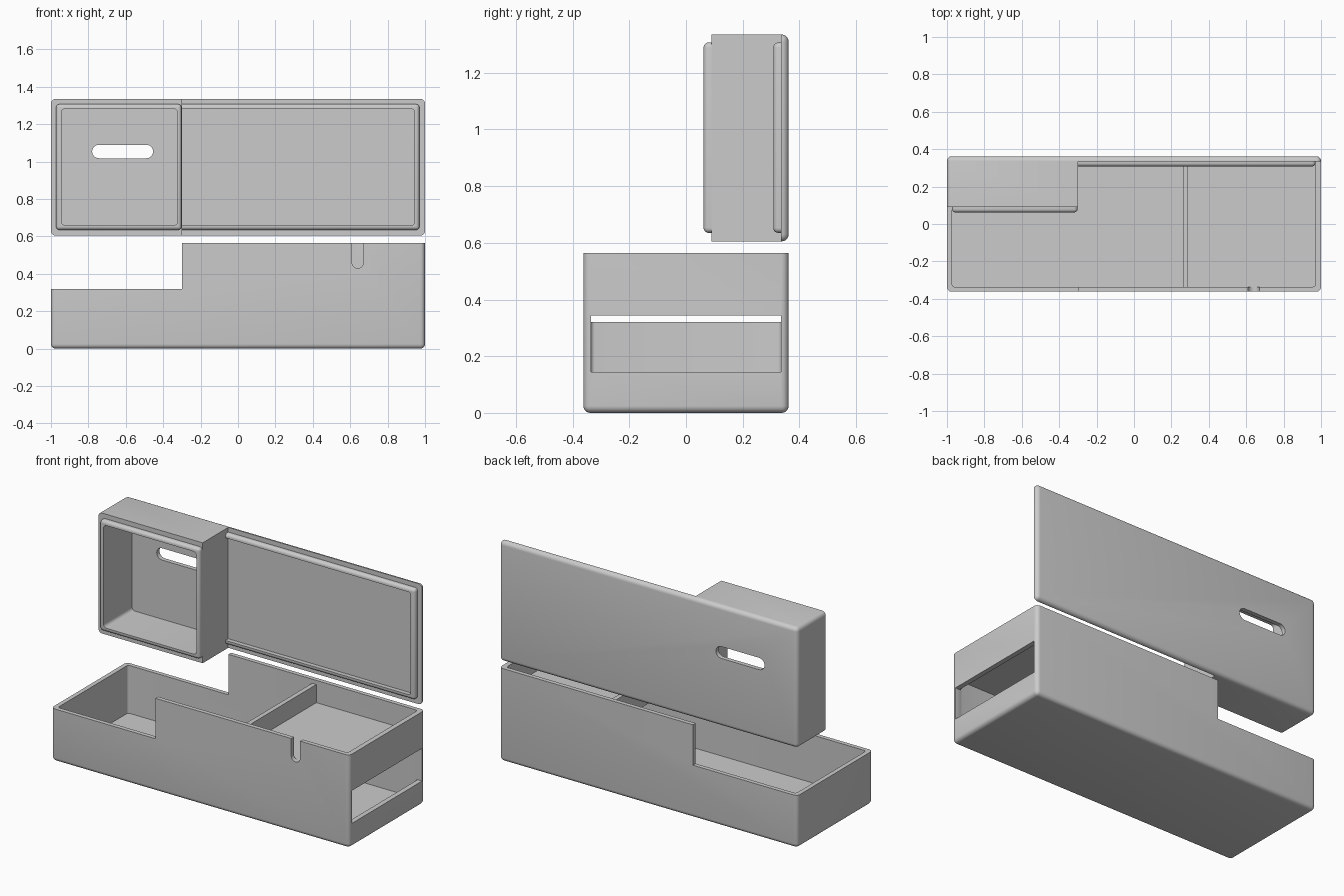
import bpy, bmesh, math

if "Cube" in bpy.data.objects:
    bpy.data.objects.remove(bpy.data.objects["Cube"])


def prism(name, pts, axis, lo, hi, pick=None, r=0.025):
    """Extrude a profile along y or z and round the edges chosen by pick(a, b)."""
    bm = bmesh.new()
    place = (lambda p, d: (p[0], d, p[1])) if axis == 'y' else (lambda p, d: (p[0], p[1], d))
    face = bm.faces.new([bm.verts.new(place(p, lo)) for p in pts])
    ext = bmesh.ops.extrude_face_region(bm, geom=[face])
    moved = [v for v in ext['geom'] if isinstance(v, bmesh.types.BMVert)]
    step = (0, hi - lo, 0) if axis == 'y' else (0, 0, hi - lo)
    bmesh.ops.translate(bm, verts=moved, vec=step)
    bmesh.ops.recalc_face_normals(bm, faces=bm.faces)
    if pick:
        edges = [e for e in bm.edges if pick(e.verts[0].co, e.verts[1].co)]
        bmesh.ops.bevel(bm, geom=edges, offset=r, segments=5, profile=0.5,
                        affect='EDGES', clamp_overlap=True)
    bmesh.ops.recalc_face_normals(bm, faces=bm.faces)
    mesh = bpy.data.meshes.new(name)
    bm.to_mesh(mesh)
    bm.free()
    ob = bpy.data.objects.new(name, mesh)
    bpy.context.collection.objects.link(ob)
    return ob


def box(name, x0, x1, y0, y1, z0, z1, pick=None, r=0.025):
    return prism(name, [(x0, y0), (x1, y0), (x1, y1), (x0, y1)], 'z', z0, z1, pick, r)


def slot(name, cx, z0, z1, half, r, y0, y1, vertical=False):
    """Stadium-shaped cutter running along y."""
    pts = []
    for i in range(26):
        a = -math.pi / 2 + math.pi * (i % 13) / 12 + (math.pi if i > 12 else 0)
        s = 1 if i < 13 else -1
        u, v = s * half + r * math.cos(a), r * math.sin(a)
        pts.append((cx + (v if vertical else u), (z0 + z1) / 2 + (u if vertical else v)))
    return prism(name, pts, 'y', y0, y1)


def cut(ob, cutter):
    bpy.context.view_layer.objects.active = ob
    m = ob.modifiers.new('cut', 'BOOLEAN')
    m.operation, m.solver, m.object = 'DIFFERENCE', 'EXACT', cutter
    bpy.ops.object.modifier_apply(modifier=m.name)
    bpy.data.objects.remove(cutter)


def same(a, b, i):
    return abs(a[i] - b[i]) < 1e-5


def along(a, b, i):
    return not same(a, b, i)


def both(a, b, i, value):
    return abs(a[i] - value) < 1e-5 and abs(b[i] - value) < 1e-5


# Tray: stepped block, hollowed, with side window and cable notch
def tray_round(a, b):
    return both(a, b, 2, 0) or (along(a, b, 2) and (both(a, b, 0, 1) or both(a, b, 0, -1)))


tray = prism('tray', [(-1, 0), (1, 0), (1, .565), (-.3, .565), (-.3, .32), (-1, .32)],
             'y', -.362, .362, tray_round)
cut(tray, box('cavity', -.973, .97, -.336, .336, .03, 1, lambda a, b: along(a, b, 2), .015))
cut(tray, box('window', .9, 1.1, -.335, .335, .145, .343))
cut(tray, slot('notch', .64, .43, .93, .22, .03, -.5, -.3, True))

# Raised shelf and divider inside the tray
shelf = box('shelf', .262, .98, -.345, .345, .40, .43)
divider = box('divider', .262, .29, -.345, .345, .40, .54)


# Lid: thin plate with a deep box at the left
def lid_round(a, b):
    return both(a, b, 1, .362) or (along(a, b, 1) and (both(a, b, 0, 1) or both(a, b, 0, -1)))


lid = prism('lid', [(-1, .362), (1, .362), (1, .335), (-.3, .335), (-.3, .09), (-1, .09)],
            'z', .605, 1.335, lid_round)
y_edges = lambda a, b: along(a, b, 1)


def lid_cavity(y1):
    return box('lid_cavity', -.945, -.323, -1, y1, .66, 1.282, y_edges, .02)


cut(lid, lid_cavity(.335))
cut(lid, slot('lid_slot', -.617, 1.018, 1.09, .127, .036, .2, .5))

# Lips that fit into the tray
box_lip = box('box_lip', -.973, -.302, .062, .095, .635, 1.307,
              lambda a, b: along(a, b, 1) or both(a, b, 1, .062), .018)
cut(box_lip, lid_cavity(1))
plate_lip = box('plate_lip', -.31, .97, .308, .34, .635, 1.307,
                lambda a, b: (along(a, b, 1) and both(a, b, 0, .97)) or
                (both(a, b, 1, .308) and not both(a, b, 0, -.31)), .018)
cut(plate_lip, box('lip_opening', -.5, .942, .2, .5, .66, 1.282, y_edges, .015))

# Smooth rounded edges, keep corners sharp
for ob in (tray, shelf, divider, lid, box_lip, plate_lip):
    bpy.ops.object.select_all(action='DESELECT')
    ob.select_set(True)
    bpy.context.view_layer.objects.active = ob
    bpy.ops.object.shade_smooth_by_angle(angle=math.radians(30))
